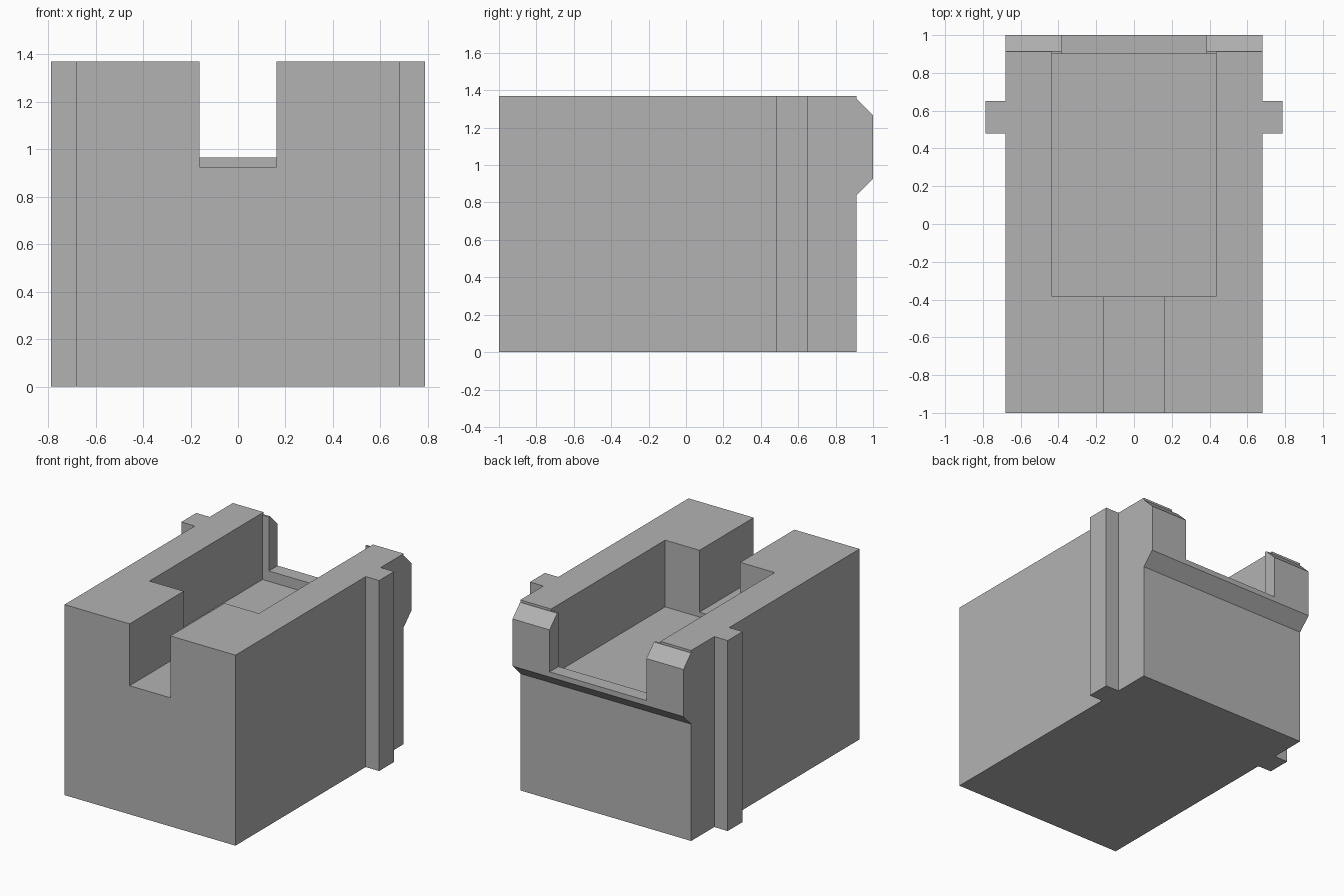
import bpy
import bmesh
from mathutils import Vector

if "Cube" in bpy.data.objects:
    bpy.data.objects.remove(bpy.data.objects["Cube"], do_unlink=True)

HEIGHT = 1.37
HALF_WIDTH = 0.68

grey = bpy.data.materials.new("plain grey")
grey.use_nodes = True
colour = (0.45, 0.45, 0.45, 1)
grey.diffuse_color = colour
grey.node_tree.nodes["Principled BSDF"].inputs["Base Color"].default_value = colour


def prism(name, points, sweep):
    """Extrude a closed outline along the sweep vector."""
    bm = bmesh.new()
    face = bm.faces.new([bm.verts.new(p) for p in points])
    grown = bmesh.ops.extrude_face_region(bm, geom=[face])
    verts = [v for v in grown["geom"] if isinstance(v, bmesh.types.BMVert)]
    bmesh.ops.translate(bm, verts=verts, vec=Vector(sweep))
    bmesh.ops.recalc_face_normals(bm, faces=bm.faces)
    mesh = bpy.data.meshes.new(name)
    bm.to_mesh(mesh)
    bm.free()
    mesh.materials.append(grey)
    obj = bpy.data.objects.new(name, mesh)
    bpy.context.collection.objects.link(obj)
    return obj


def box(name, half_x, y0, y1, z0, z1):
    corners = [(-half_x, y0, z0), (half_x, y0, z0), (half_x, y1, z0), (-half_x, y1, z0)]
    return prism(name, corners, (0, 0, z1 - z0))


def combine(target, tool, operation):
    """Apply a boolean and discard the tool object."""
    mod = target.modifiers.new(operation, "BOOLEAN")
    mod.operation = operation
    mod.solver = "EXACT"
    mod.object = tool
    bpy.context.view_layer.objects.active = target
    bpy.ops.object.modifier_apply(modifier=mod.name)
    bpy.data.objects.remove(tool, do_unlink=True)


# Body: plan outline with a full-height guide rib on each side
right_half = [(HALF_WIDTH, -1), (HALF_WIDTH, 0.48), (0.787, 0.48),
              (0.787, 0.65), (HALF_WIDTH, 0.65), (HALF_WIDTH, 0.912)]
plan = right_half + [(-x, y) for x, y in reversed(right_half)]
body = prism("body", [(x, y, 0) for x, y in plan], (0, 0, HEIGHT))

# Pocket open to the back, and the narrower front slot
combine(body, box("pocket_cutter", 0.435, -0.385, 1.2, 0.89, 1.6), "DIFFERENCE")
combine(body, box("slot_cutter", 0.162, -1.2, -0.3, 0.925, 1.6), "DIFFERENCE")

# Back flange: chamfered profile with a gap between its two jaws
profile = [(0.9, 0.828), (0.912, 0.84), (1, 0.928), (1, 1.267),
           (0.914, 1.353), (0.9, 1.353)]
flange = prism("back_flange", [(-HALF_WIDTH, y, z) for y, z in profile],
               (2 * HALF_WIDTH, 0, 0))
combine(flange, box("gap_cutter", 0.385, 0.8, 1.2, 0.965, 1.6), "DIFFERENCE")
combine(body, flange, "UNION")
